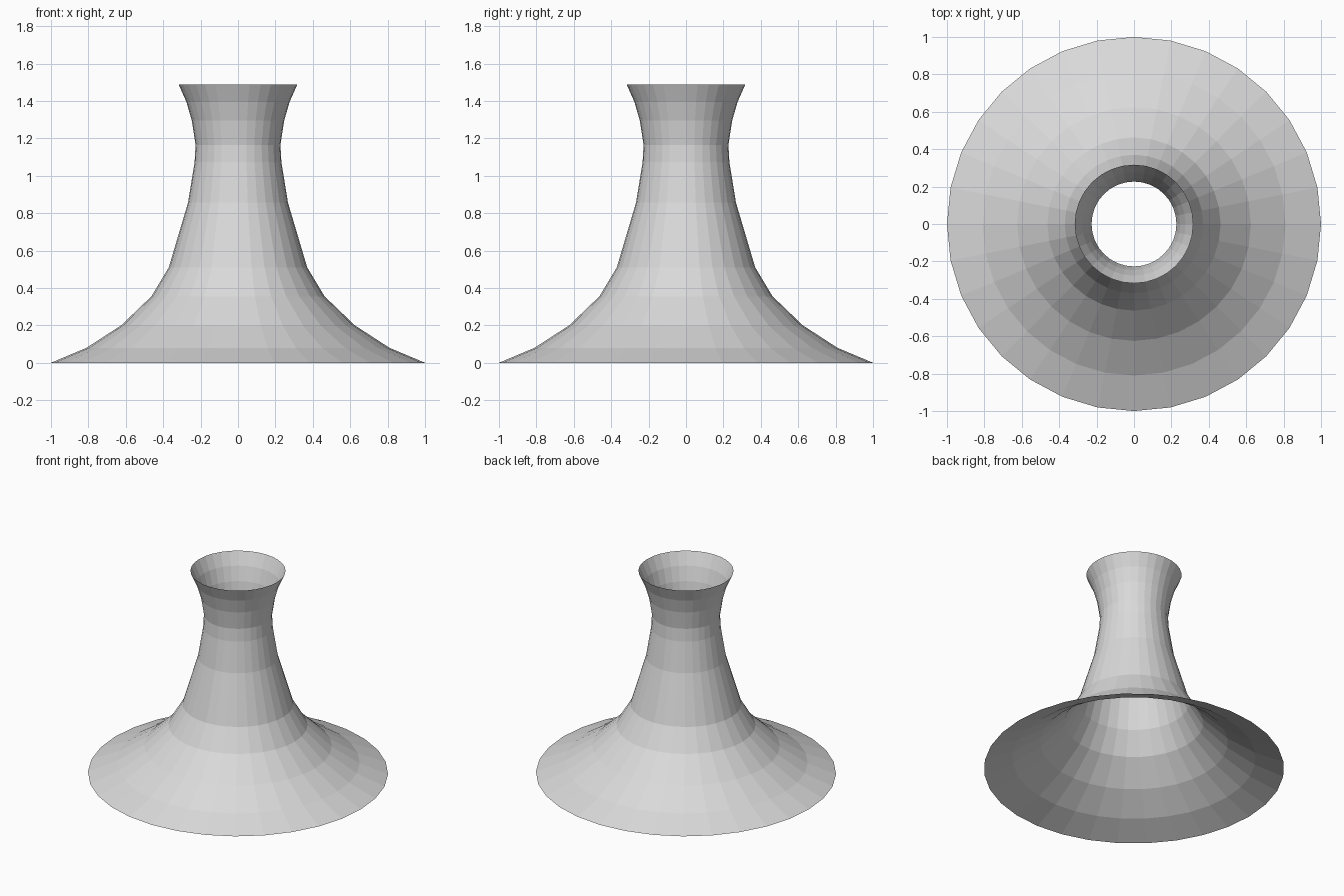
import bpy, bmesh, math
from mathutils import Vector

cube = bpy.data.objects.get("Cube")
if cube:
    bpy.data.objects.remove(cube, do_unlink=True)

SIDES = 32

# Single plain grey
grey = bpy.data.materials.new("light_grey")
grey.use_nodes = True
colour = (0.7, 0.7, 0.7, 1)
grey.diffuse_color = colour
grey.node_tree.nodes["Principled BSDF"].inputs["Base Color"].default_value = colour

# Outline (radius, height) from the wide foot up to the flared mouth
profile = [(1, 0), (0.81, 0.08), (0.625, 0.2), (0.463, 0.355), (0.37, 0.51),
           (0.267, 0.857), (0.232, 1.073), (0.227, 1.165), (0.247, 1.295),
           (0.276, 1.395), (0.317, 1.487)]

# Thin open shell, turned around the vertical axis
bm = bmesh.new()
verts = [bm.verts.new((r, 0, z)) for r, z in profile]
edges = [bm.edges.new(pair) for pair in zip(verts, verts[1:])]
bmesh.ops.spin(bm, geom=verts + edges, cent=(0, 0, 0), axis=(0, 0, 1),
               angle=math.tau, steps=SIDES, use_duplicate=False)
bmesh.ops.remove_doubles(bm, verts=bm.verts[:], dist=0.0005)

# Turn every face outward
bm.normal_update()
for face in bm.faces:
    centre = face.calc_center_median()
    if face.normal.dot(Vector((centre.x, centre.y, 0))) < 0:
        face.normal_flip()

mesh = bpy.data.meshes.new("flared_pedestal")
bm.to_mesh(mesh)
bm.free()
mesh.materials.append(grey)
pedestal = bpy.data.objects.new("flared_pedestal", mesh)
bpy.context.collection.objects.link(pedestal)
